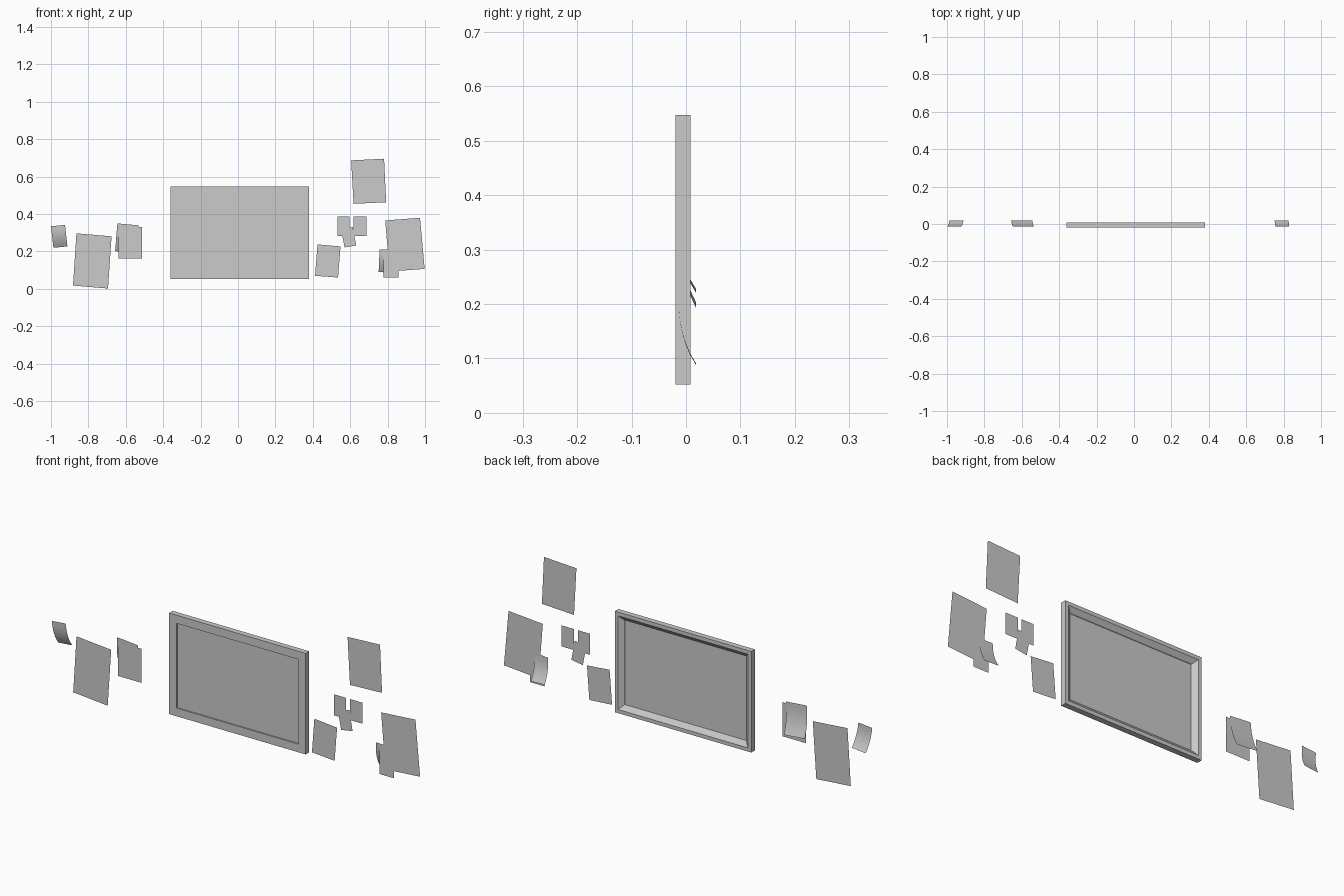
import bpy

if "Cube" in bpy.data.objects:
    bpy.data.objects.remove(bpy.data.objects["Cube"])


def add_mesh(name, verts, faces, smooth=False):
    me = bpy.data.meshes.new(name)
    me.from_pydata(verts, [], faces)
    me.update()
    ob = bpy.data.objects.new(name, me)
    bpy.context.collection.objects.link(ob)
    if smooth:
        for p in me.polygons:
            p.use_smooth = True
    return ob


def flat_sheet(name, corners, y=-0.016):
    # Paper lying against the wall; corners are (x, z)
    add_mesh(name, [(x, y, z) for x, z in corners], [(3, 2, 1, 0)])


def curled_note(name, tl, tr, bl, br, steps=6):
    # Note fixed along its top edge, lower edge lifting away from the wall
    verts, faces = [], []
    for i in range(steps + 1):
        t = i / steps
        y = -0.0132 + 0.032 * t ** 2.4
        for a, b in ((tl, bl), (tr, br)):
            verts.append((a[0] + (b[0] - a[0]) * t, y, a[1] + (b[1] - a[1]) * t))
    for i in range(steps):
        k = 2 * i
        faces.append((k, k + 2, k + 3, k + 1))
    add_mesh(name, verts, faces, smooth=True)


# Picture frame: rectangular rings (inset, y) from recessed back to sloped lip
rings = [(0.040, -0.013), (0.040, -0.019), (0, -0.019), (0, 0.0087),
         (0.018, 0.0087), (0.038, -0.007), (0.040, -0.012)]
x0, x1, z0, z1 = -0.36, 0.38, 0.052, 0.547
verts, faces = [], []
for d, y in rings:
    verts += [(x0 + d, y, z0 + d), (x1 - d, y, z0 + d),
              (x1 - d, y, z1 - d), (x0 + d, y, z1 - d)]
for r in range(len(rings) - 1):
    for j in range(4):
        a, b = 4 * r + j, 4 * r + (j + 1) % 4
        faces.append((a, a + 4, b + 4, b))
n = 4 * (len(rings) - 1)
faces += [(0, 1, 2, 3), (n + 3, n + 2, n + 1, n)]
add_mesh("picture_frame", verts, faces)

# Large paper sheets
flat_sheet("left_sheet", [(-.864, .297), (-.676, .281), (-.695, .002), (-.882, .018)])
flat_sheet("right_sheet", [(.787, .366), (.973, .38), (.998, .107), (.810, .093)])
flat_sheet("upper_sheet", [(.605, .687), (.781, .696), (.792, .463), (.618, .455)])
flat_sheet("small_sheet", [(.425, .238), (.548, .227), (.535, .061), (.412, .070)])

# Small flat notes
flat_sheet("left_note", [(-.64, .33), (-.513, .33), (-.513, .163), (-.64, .163)])
flat_sheet("right_note", [(.778, .21), (.857, .21), (.857, .062), (.778, .062)], -0.0165)
flat_sheet("cluster_note_a", [(.532, .386), (.597, .386), (.597, .283), (.532, .283)])
flat_sheet("cluster_note_b", [(.618, .386), (.686, .386), (.686, .283), (.618, .283)])
flat_sheet("cluster_note_c", [(.551, .320), (.614, .330), (.632, .232), (.570, .222)], -0.0155)

# Curled notes
curled_note("curled_note_far_left", (-1.0, .335), (-.925, .342), (-.987, .220), (-.912, .227))
curled_note("curled_note_left", (-.645, .350), (-.532, .340), (-.657, .202), (-.544, .192))
curled_note("curled_note_right", (.757, .210), (.830, .208), (.752, .090), (.827, .087))
